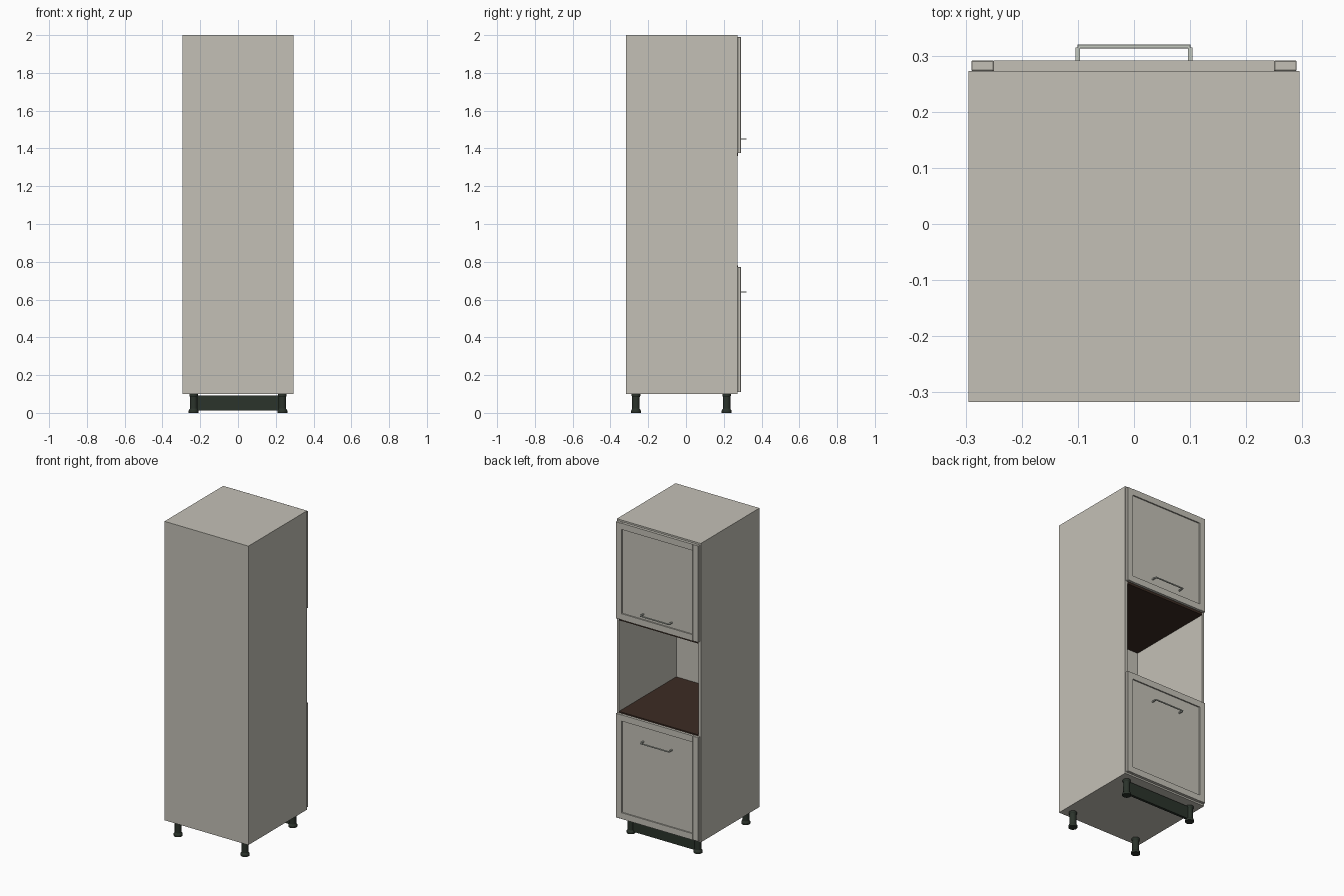
import bpy
import bmesh

cube = bpy.data.objects.get("Cube")
if cube:
    bpy.data.objects.remove(cube, do_unlink=True)


def material(name, rgb):
    mat = bpy.data.materials.new(name)
    mat.use_nodes = True
    mat.diffuse_color = (*rgb, 1)
    mat.node_tree.nodes["Principled BSDF"].inputs["Base Color"].default_value = (*rgb, 1)
    return mat


GREY = material("warm grey", (0.55, 0.53, 0.47))
BROWN = material("dark brown", (0.045, 0.025, 0.017))
GREEN = material("dark green grey", (0.024, 0.033, 0.024))
STEEL = material("pale steel", (0.56, 0.59, 0.53))


def add_object(name, bm, mat):
    mesh = bpy.data.meshes.new(name)
    bm.to_mesh(mesh)
    bm.free()
    mesh.materials.append(mat)
    obj = bpy.data.objects.new(name, mesh)
    bpy.context.collection.objects.link(obj)
    return obj


def box(name, xs, ys, zs, mat, bevel=0):
    """Box from its lower and upper limits on each axis."""
    bm = bmesh.new()
    bmesh.ops.create_cube(bm, size=1)
    for v in bm.verts:
        v.co = [(lo + hi) / 2 + c * (hi - lo) for c, (lo, hi) in zip(v.co, (xs, ys, zs))]
    obj = add_object(name, bm, mat)
    if bevel:
        mod = obj.modifiers.new("soft edge", "BEVEL")
        mod.width = bevel
        mod.segments = 1
    return obj


def lathe(name, x, y, profile, mat, sides=24):
    """Turned part from (radius, height) pairs, closed at both ends."""
    bm = bmesh.new()
    verts = [bm.verts.new((r, 0, z)) for r, z in [(0, profile[0][1]), *profile, (0, profile[-1][1])]]
    edges = [bm.edges.new(pair) for pair in zip(verts, verts[1:])]
    bmesh.ops.spin(bm, geom=verts + edges, cent=(0, 0, 0), axis=(0, 0, 1),
                   angle=6.283185, steps=sides)
    bmesh.ops.remove_doubles(bm, verts=bm.verts, dist=0.0001)
    bmesh.ops.recalc_face_normals(bm, faces=bm.faces)
    obj = add_object(name, bm, mat)
    obj.location = (x, y, 0)
    bpy.ops.object.select_all(action="DESELECT")
    obj.select_set(True)
    bpy.context.view_layer.objects.active = obj
    bpy.ops.object.shade_smooth_by_angle()


W, BACK, FACE = 0.295, -0.317, 0.273     # half width and depth limits
T = 0.016                                # board thickness
BASE, TOP = 0.10, 2.0
INNER = W - T
DEPTH = (BACK, FACE)

# Carcass boards
box("bottom_board", (-W, W), DEPTH, (BASE, BASE + T), GREY)
box("top_board", (-W, W), DEPTH, (TOP - T, TOP), GREY)
box("back_board", (-INNER, INNER), (BACK, BACK + T), (BASE + T, TOP - T), GREY)
for side, s in (("left", 1), ("right", -1)):
    box(side + "_side_board", sorted((s * INNER, s * W)), DEPTH, (BASE + T, TOP - T), GREY)

# Brown shelves below and above the open niche
for name, z in (("lower_shelf", 0.764), ("upper_shelf", 1.36)):
    box(name, (-INNER, INNER), (BACK + T, FACE + 0.002), (z, z + T), BROWN)


def door(name, z0, z1, handle_z):
    """Framed door with a recessed panel and a bar handle."""
    half, rail, front = 0.29, 0.04, 0.291
    inner = half - rail
    ys = (FACE, front)
    for side, s in (("left", 1), ("right", -1)):
        box(f"{name}_{side}_stile", sorted((s * inner, s * half)), ys, (z0, z1), GREY, 0.0015)
    box(name + "_bottom_rail", (-inner, inner), ys, (z0, z0 + rail), GREY)
    box(name + "_top_rail", (-inner, inner), ys, (z1 - rail, z1), GREY)
    panel_y = front - 0.008
    box(name + "_panel", (-inner, inner), (FACE, panel_y), (z0 + rail, z1 - rail), GREY)
    # Handle bar on two posts
    h = 0.0035
    zs = (handle_z - h, handle_z + h)
    box(name + "_handle_bar", (-0.101, 0.101), (0.313, 0.32), zs, STEEL, 0.001)
    for side, s in (("left", 1), ("right", -1)):
        x = s * 0.1
        box(f"{name}_{side}_handle_post", (x - 0.004, x + 0.004), (panel_y, 0.315), zs, STEEL)


door("lower_door", 0.11, 0.772, 0.64)
door("upper_door", 1.375, 1.99, 1.45)

# Legs with flared feet, and the plinth between the front pair
leg = [(0.026, 0), (0.026, 0.012), (0.02, 0.022), (0.02, 0.085), (0.023, 0.09), (0.023, BASE)]
for side, x in (("left", 0.235), ("right", -0.235)):
    for end, y in (("front", 0.215), ("rear", -0.265)):
        lathe(f"{end}_{side}_leg", x, y, leg, GREEN)
box("plinth", (-0.235, 0.235), (0.207, 0.223), (0.012, 0.092), GREEN)
